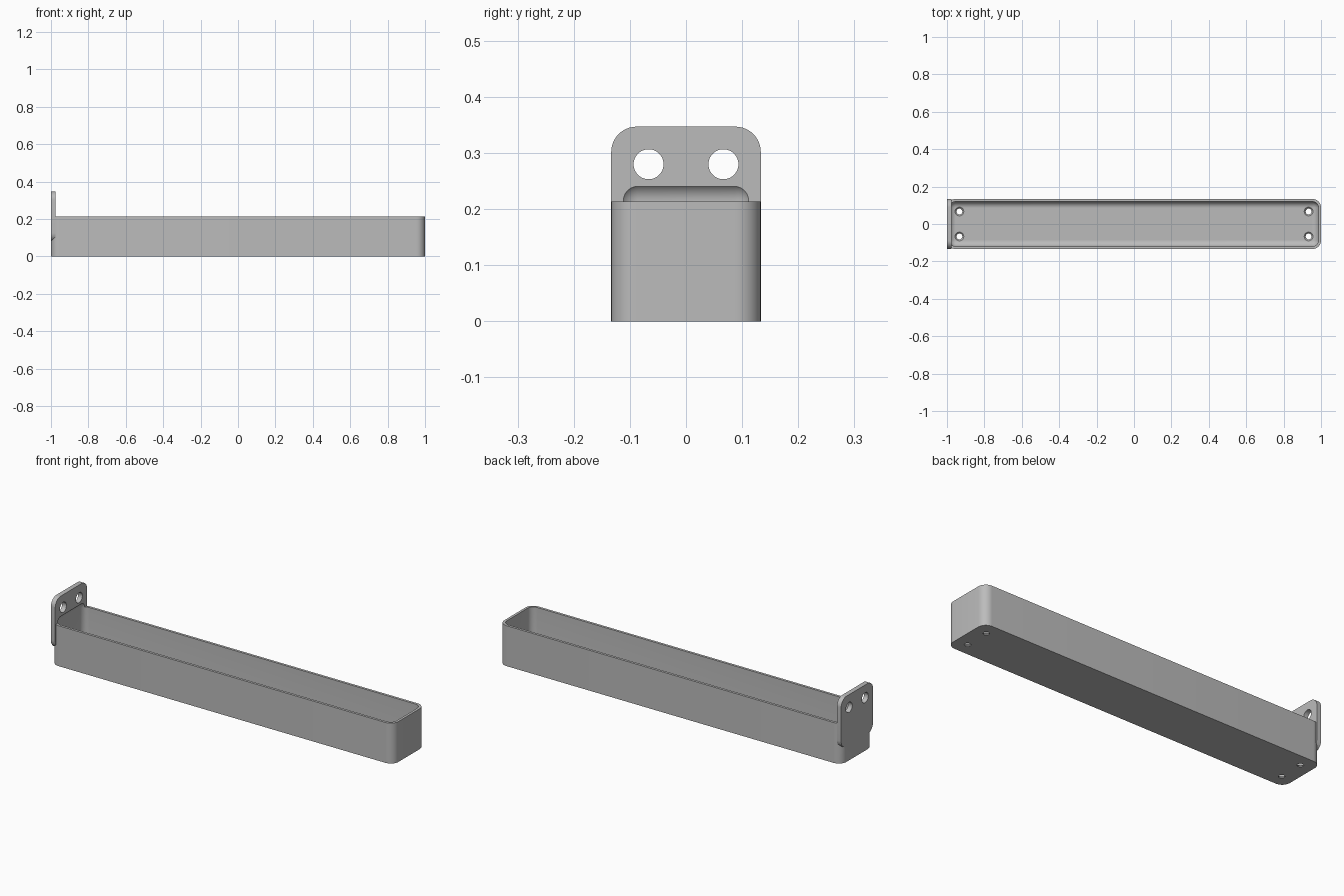
import bpy, bmesh, math
from mathutils import Matrix, Vector

if "Cube" in bpy.data.objects:
    bpy.data.objects.remove(bpy.data.objects["Cube"])

HALF_W, RIM, TOP = 0.1333, 0.2133, 0.347
R_OUT, WALL, R_IN = 0.045, 0.0133, 0.034
PLATE = 0.025

metal = bpy.data.materials.new("plain grey")
metal.diffuse_color = (0.5, 0.5, 0.5, 1)
metal.use_nodes = True
metal.node_tree.nodes["Principled BSDF"].inputs["Base Color"].default_value = metal.diffuse_color


def make(name, bm):
    bmesh.ops.recalc_face_normals(bm, faces=bm.faces)
    me = bpy.data.meshes.new(name)
    bm.to_mesh(me)
    bm.free()
    ob = bpy.data.objects.new(name, me)
    bpy.context.collection.objects.link(ob)
    me.materials.append(metal)
    return ob


def rounded_box(name, lo, hi, radius, axis=None, segments=10):
    """Box with rounded edges: all of them, or only those along one axis."""
    lo, hi = Vector(lo), Vector(hi)
    bm = bmesh.new()
    bmesh.ops.create_cube(bm, size=1)
    for v in bm.verts:
        v.co = Vector((lo[i] + (v.co[i] + 0.5) * (hi[i] - lo[i]) for i in range(3)))
    edges = [e for e in bm.edges if axis is None or
             abs((e.verts[0].co - e.verts[1].co).normalized()[axis]) > 0.9]
    bmesh.ops.bevel(bm, geom=edges, offset=radius, segments=segments,
                    profile=0.5, affect='EDGES')
    return make(name, bm)


def cone(name, loc, r_bottom, r_top, depth, rot=Matrix()):
    bm = bmesh.new()
    bmesh.ops.create_cone(bm, cap_ends=True, segments=48, radius1=r_bottom,
                          radius2=r_top, depth=depth,
                          matrix=Matrix.Translation(loc) @ rot)
    return make(name, bm)


def combine(target, other, operation):
    mod = target.modifiers.new("boolean", 'BOOLEAN')
    mod.operation, mod.solver, mod.object = operation, 'EXACT', other
    bpy.context.view_layer.objects.active = target
    bpy.ops.object.modifier_apply(modifier=mod.name)
    bpy.data.objects.remove(other)


# Tray body joined with the upright mounting plate
tray = rounded_box("tray_with_mounting_plate", (-1, -HALF_W, 0), (1, HALF_W, RIM), R_OUT, 2)
plate = rounded_box("mounting_plate", (-1, -HALF_W, 0.08), (-1 + PLATE, HALF_W, TOP), R_OUT, 0)
combine(tray, plate, 'UNION')

# Rounded cavity, which also scoops into the plate
inner = 1 - WALL
cavity = rounded_box("cavity_cutter", (-inner, WALL - HALF_W, WALL),
                     (inner, HALF_W - WALL, 0.249), R_IN)
combine(tray, cavity, 'DIFFERENCE')

# Screw holes: two through the plate, four countersunk through the floor
sideways = Matrix.Rotation(math.pi / 2, 4, 'Y')
for y in (-0.0667, 0.0667):
    combine(tray, cone("plate_hole", (-1, y, 0.28), 0.0267, 0.0267, 0.1, sideways), 'DIFFERENCE')
    for x in (-0.9333, 0.9333):
        combine(tray, cone("floor_hole", (x, y, 0), 0.0155, 0.0155, 0.1), 'DIFFERENCE')
        combine(tray, cone("countersink", (x, y, 0.0125), 0.0155, 0.0295, 0.015), 'DIFFERENCE')

bpy.ops.object.select_all(action='DESELECT')
tray.select_set(True)
bpy.context.view_layer.objects.active = tray
bpy.ops.object.shade_smooth_by_angle(angle=math.radians(30))
